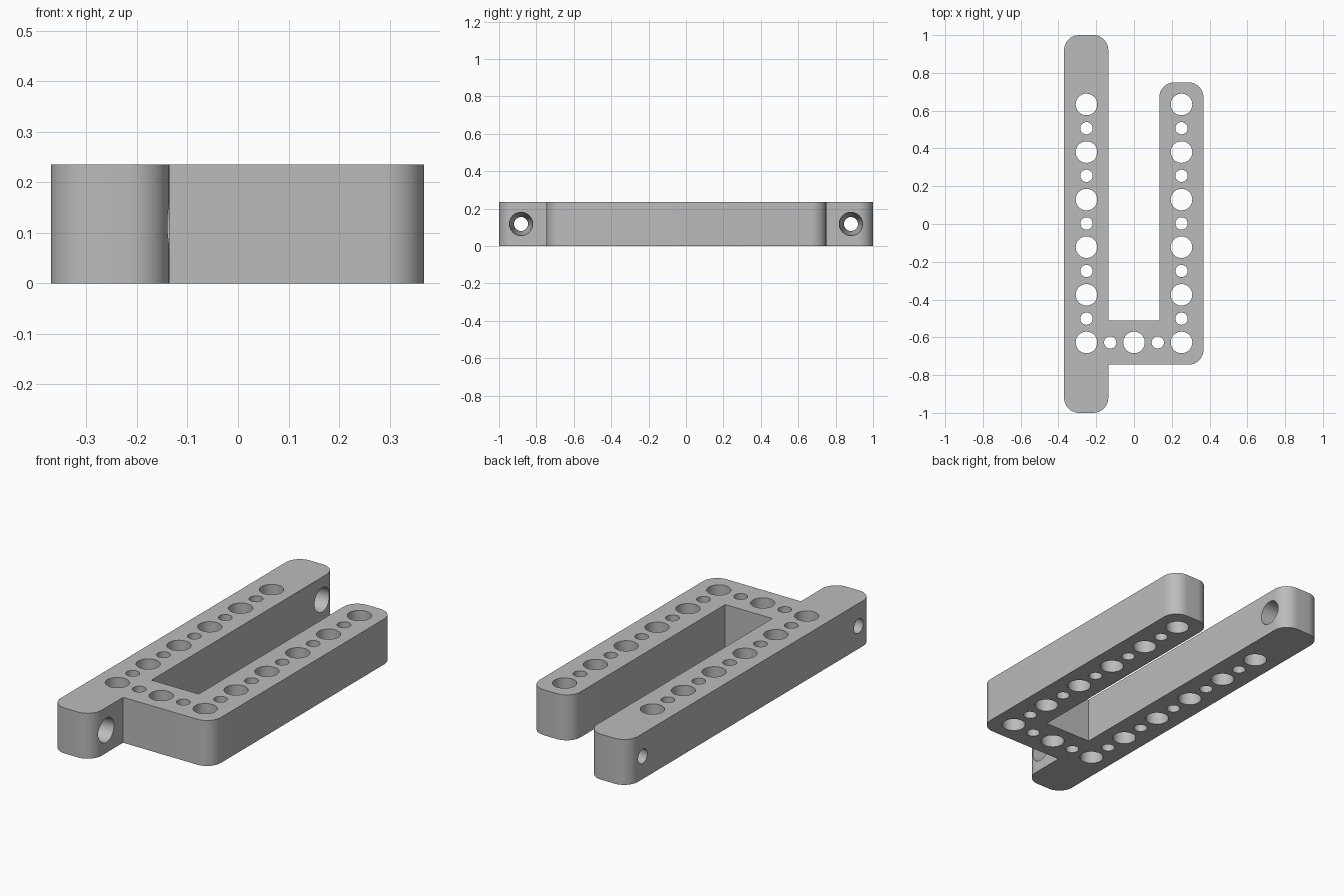
import bpy, bmesh, math
from mathutils import Matrix, Vector

cube = bpy.data.objects.get("Cube")
if cube:
    bpy.data.objects.remove(cube, do_unlink=True)

HEIGHT = 0.235
ROUND = 0.08
PITCH = 0.252
ARM_X = 0.2515
FIRST_Y = -0.627

grey = bpy.data.materials.new("plain_grey")
grey.use_nodes = True
colour = (0.5, 0.5, 0.5, 1)
grey.diffuse_color = colour
grey.node_tree.nodes["Principled BSDF"].inputs["Base Color"].default_value = colour


def make_object(name, bm):
    bmesh.ops.recalc_face_normals(bm, faces=bm.faces)
    mesh = bpy.data.meshes.new(name)
    bm.to_mesh(mesh)
    bm.free()
    obj = bpy.data.objects.new(name, mesh)
    bpy.context.collection.objects.link(obj)
    mesh.materials.append(grey)
    return obj


def outline(corners, steps=14):
    """Counter-clockwise corners (x, y, rounded) with right-angle fillets."""
    points = []
    for i, (x, y, rounded) in enumerate(corners):
        here = Vector((x, y, 0))
        if not rounded:
            points.append(here)
            continue
        before = (Vector((*corners[i - 1][:2], 0)) - here).normalized()
        after = (Vector((*corners[(i + 1) % len(corners)][:2], 0)) - here).normalized()
        centre = here + (before + after) * ROUND
        for s in range(steps + 1):
            a = s / steps * math.pi / 2
            points.append(centre - (after * math.cos(a) + before * math.sin(a)) * ROUND)
    return points


# Bracket body: long arm, cross bar and short arm as one extruded profile
corners = [
    (-0.37, -1, True), (-0.136, -1, True), (-0.136, -0.745, False),
    (0.368, -0.745, True), (0.368, 0.75, True), (0.134, 0.75, True),
    (0.134, -0.512, False), (-0.136, -0.512, False),
    (-0.136, 1, True), (-0.37, 1, True),
]
bm = bmesh.new()
base = bm.faces.new([bm.verts.new(p) for p in outline(corners)])
top = bmesh.ops.extrude_face_region(bm, geom=[base])["geom"]
bmesh.ops.translate(bm, vec=(0, 0, HEIGHT),
                    verts=[v for v in top if isinstance(v, bmesh.types.BMVert)])
body = make_object("bracket_body", bm)

# Hole cutters: alternating large and small holes along both arms and the cross bar
cut = bmesh.new()


def drill(x, y, radius):
    bmesh.ops.create_cone(cut, cap_ends=True, segments=48, radius1=radius, radius2=radius,
                          depth=HEIGHT * 2, matrix=Matrix.Translation((x, y, HEIGHT / 2)))


LARGE, SMALL = 0.057, 0.0325
for side in (-1, 1):
    for i in range(11):
        drill(side * ARM_X, FIRST_Y + i * PITCH / 2, SMALL if i % 2 else LARGE)
for i in (-1, 0, 1):
    drill(i * PITCH / 2, FIRST_Y, SMALL if i else LARGE)

# Tapered cross holes at both ends of the long arm, wide towards the inside
for y in (-0.882, 0.882):
    bmesh.ops.create_cone(cut, cap_ends=True, segments=48, radius1=0.0337, radius2=0.0663,
                          depth=0.3, matrix=Matrix.Translation((-0.253, y, HEIGHT / 2))
                          @ Matrix.Rotation(math.pi / 2, 4, 'Y'))
cutter = make_object("hole_cutter", cut)
cutter.hide_render = True

mod = body.modifiers.new("holes", 'BOOLEAN')
mod.operation = 'DIFFERENCE'
mod.solver = 'EXACT'
mod.object = cutter

# Bake the holes and smooth the curved walls
bpy.ops.object.select_all(action='DESELECT')
body.select_set(True)
bpy.context.view_layer.objects.active = body
bpy.ops.object.modifier_apply(modifier=mod.name)
bpy.data.objects.remove(cutter, do_unlink=True)
bpy.ops.object.shade_smooth_by_angle(angle=math.radians(30))
